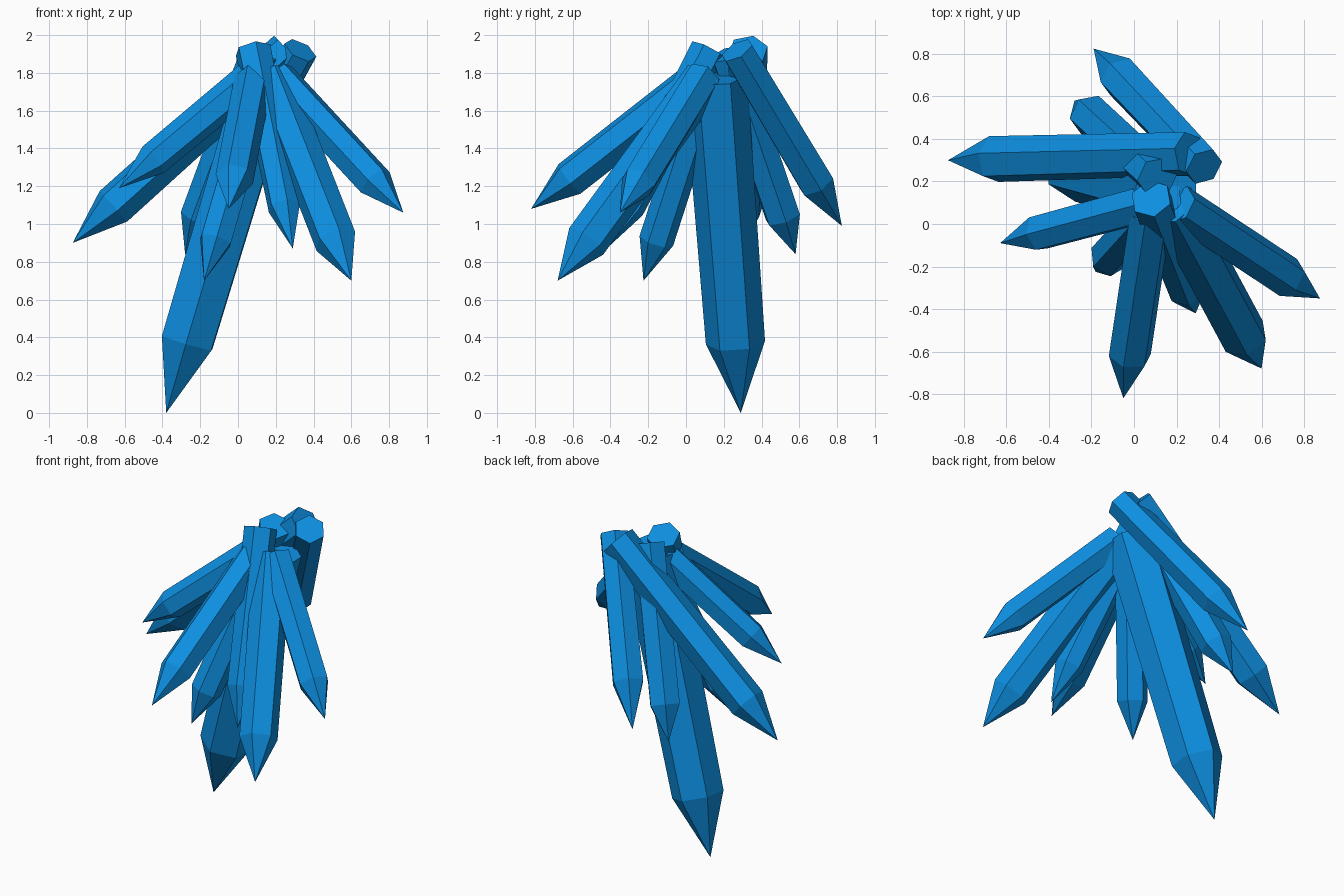
import bpy, bmesh, math
from mathutils import Vector

if "Cube" in bpy.data.objects:
    bpy.data.objects.remove(bpy.data.objects["Cube"])

blue = bpy.data.materials.new("crystal blue")
blue.diffuse_color = (0.004, 0.27, 0.74, 1)
blue.use_nodes = True
blue.node_tree.nodes["Principled BSDF"].inputs["Base Color"].default_value = blue.diffuse_color


def crystal(name, base, tip, radius, point, roll=0.0, end_scale=1.0):
    """Six-sided crystal shaft from base, ending in a pyramid of length point at tip."""
    base, tip = Vector(base), Vector(tip)
    axis = (tip - base).normalized()
    side = axis.cross(Vector((0, 0, 1))).normalized()
    up = side.cross(axis)
    bm = bmesh.new()

    def ring(center, r):
        out = []
        for i in range(6):
            a = math.radians(roll + 60 * i)
            out.append(bm.verts.new(center + r * (math.cos(a) * side + math.sin(a) * up)))
        return out

    end = ring(base, radius * end_scale)
    shoulder = ring(tip - axis * point, radius)
    apex = bm.verts.new(tip)
    bm.faces.new(end)
    for i in range(6):
        j = (i + 1) % 6
        bm.faces.new((end[i], end[j], shoulder[j], shoulder[i]))
        bm.faces.new((shoulder[i], shoulder[j], apex))
    bmesh.ops.recalc_face_normals(bm, faces=bm.faces)
    mesh = bpy.data.meshes.new(name)
    bm.to_mesh(mesh)
    bm.free()
    mesh.materials.append(blue)
    bpy.context.collection.objects.link(bpy.data.objects.new(name, mesh))


# Main hanging crystal
crystal("main_crystal", (0.15, 0.155, 1.78), (-0.38, 0.29, 0.0), 0.157, 0.39, 12, 1.08)

# Back and left crystals, whose blunt ends make the top of the cluster
crystal("back_crystal", (0.33, 0.27, 1.92), (-0.19, 0.825, 0.99), 0.102, 0.29, 25, 0.92)
crystal("left_long_crystal", (0.26, 0.33, 1.92), (-0.875, 0.30, 0.90), 0.112, 0.29, 15, 0.95)
crystal("back_short_crystal", (0.11, 0.22, 1.90), (-0.28, 0.58, 0.84), 0.10, 0.22, 20)
crystal("left_short_crystal", (0.08, 0.10, 1.78), (-0.63, -0.09, 1.19), 0.09, 0.24, 25, 1.05)

# Front and right crystals
crystal("front_crystal", (0.08, 0.05, 1.76), (-0.05, -0.82, 1.08), 0.102, 0.26, 18)
crystal("right_crystal", (0.21, 0.09, 1.78), (0.875, -0.35, 1.06), 0.097, 0.24, 12)
crystal("front_right_crystal", (0.18, 0.10, 1.77), (0.60, -0.68, 0.70), 0.115, 0.27, 15)
crystal("front_small_crystal", (0.08, 0.12, 1.92), (0.29, -0.42, 0.87), 0.09, 0.25, 20, 1.1)
crystal("inner_small_crystal", (0.14, 0.13, 1.80), (-0.18, -0.225, 0.70), 0.093, 0.23, 15)
